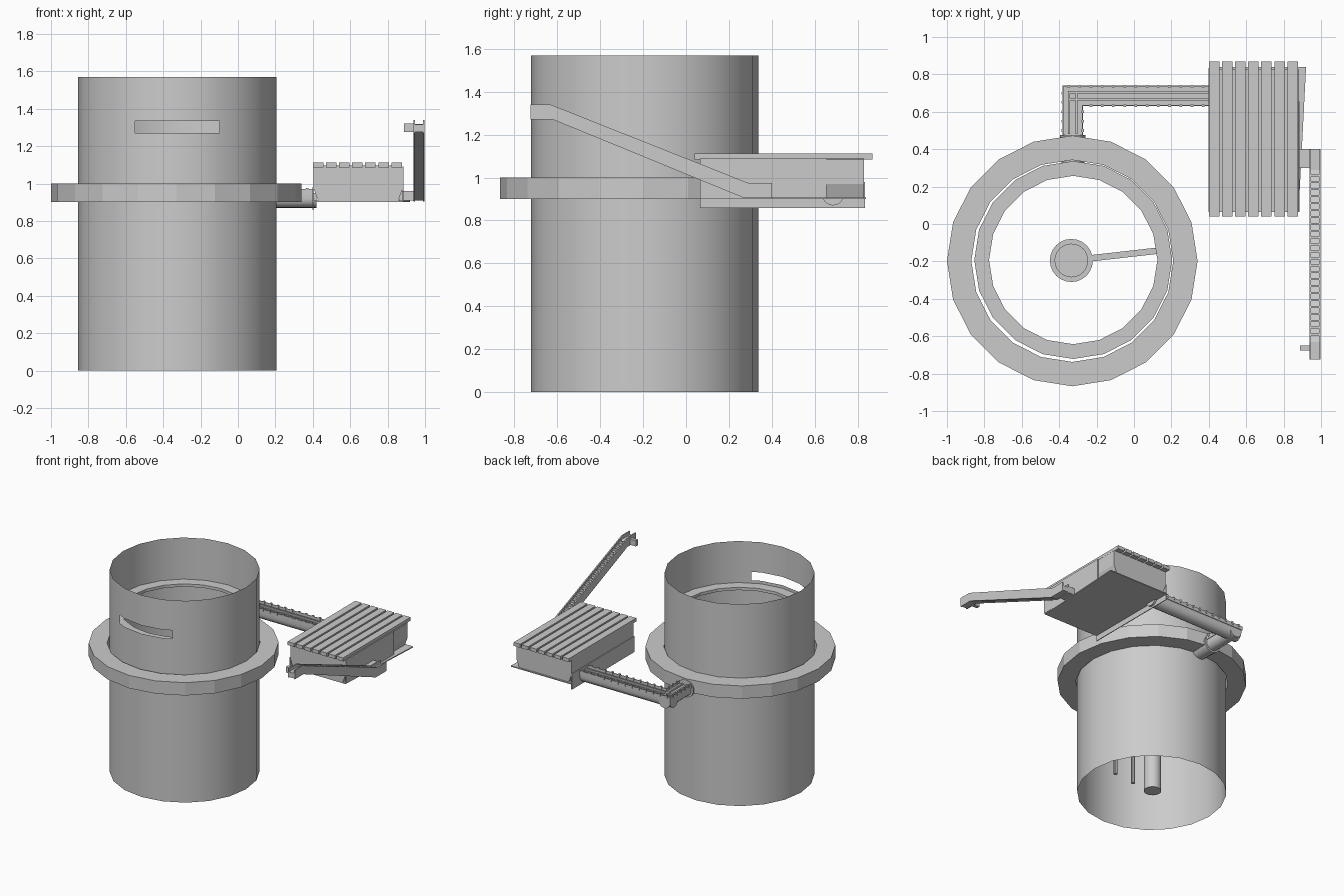
import bpy, bmesh
from math import sin, cos, pi, radians
from mathutils import Vector, Matrix

if "Cube" in bpy.data.objects:
    bpy.data.objects.remove(bpy.data.objects["Cube"])

CX, CY = -0.325, -0.1925     # tower axis


def finish(name, bm, smooth=False):
    bmesh.ops.recalc_face_normals(bm, faces=bm.faces)
    me = bpy.data.meshes.new(name)
    bm.to_mesh(me)
    bm.free()
    ob = bpy.data.objects.new(name, me)
    bpy.context.collection.objects.link(ob)
    if smooth:
        bpy.context.view_layer.objects.active = ob
        ob.select_set(True)
        bpy.ops.object.shade_smooth_by_angle(angle=radians(35))
        ob.select_set(False)
    return ob


def boxes(name, items):
    """items: (x0, x1, y0, y1, z0, z1) blocks gathered in one object"""
    bm = bmesh.new()
    for x0, x1, y0, y1, z0, z1 in items:
        m = Matrix.Translation(((x0 + x1) / 2, (y0 + y1) / 2, (z0 + z1) / 2)) @ \
            Matrix.Diagonal((x1 - x0, y1 - y0, z1 - z0, 1))
        bmesh.ops.create_cube(bm, size=1, matrix=m)
    return finish(name, bm)


def lathe(name, prof, n=20, cx=CX, cy=CY, closed=True, smooth=False):
    """spin a (radius, z) outline round a vertical axis"""
    bm = bmesh.new()
    rows = [[bm.verts.new((cx + r * cos(2 * pi * i / n), cy + r * sin(2 * pi * i / n), z))
             for i in range(n)] for r, z in prof]
    for k in range(len(rows) if closed else len(rows) - 1):
        a, b = rows[k], rows[(k + 1) % len(rows)]
        for i in range(n):
            j = (i + 1) % n
            bm.faces.new((a[i], a[j], b[j], b[i]))
    return finish(name, bm, smooth)


def rod(name, p, q, r, n=16, r2=None):
    p, q = Vector(p), Vector(q)
    bm = bmesh.new()
    m = Matrix.Translation((p + q) / 2) @ (q - p).to_track_quat('Z', 'Y').to_matrix().to_4x4()
    bmesh.ops.create_cone(bm, cap_ends=True, segments=n, radius1=r, radius2=r2 or r,
                          depth=(q - p).length, matrix=m)
    return finish(name, bm, True)


def prism(name, pts, place, t0, t1, smooth=False):
    """extrude a closed outline; place(u, v, t) gives the 3D point"""
    bm = bmesh.new()
    a = [bm.verts.new(place(u, v, t0)) for u, v in pts]
    b = [bm.verts.new(place(u, v, t1)) for u, v in pts]
    bm.faces.new(a)
    bm.faces.new(b)
    for i in range(len(pts)):
        j = (i + 1) % len(pts)
        bm.faces.new((a[i], a[j], b[j], b[i]))
    return finish(name, bm, smooth)


# tower wall: open shell with a slot cut in the front
tower = lathe("tower_wall", [(0.53, 0), (0.53, 1.57)], closed=False, smooth=True)
bm = bmesh.new()
bm.from_mesh(tower.data)
for co, no in (((-0.55, 0, 0), (1, 0, 0)), ((-0.10, 0, 0), (1, 0, 0)),
               ((0, 0, 1.27), (0, 0, 1)), ((0, 0, 1.335), (0, 0, 1))):
    part = [f for f in bm.faces if f.calc_center_median().y < -0.55]
    geom = part + list({e for f in part for e in f.edges}) + list({v for f in part for v in f.verts})
    bmesh.ops.bisect_plane(bm, geom=geom, plane_co=co, plane_no=no)
slot = []
for f in bm.faces:
    c = f.calc_center_median()
    if c.y < -0.55 and -0.55 < c.x < -0.10 and 1.27 < c.z < 1.335:
        slot.append(f)
bmesh.ops.delete(bm, geom=slot, context='FACES')
bm.to_mesh(tower.data)
bm.free()

# collar outside and ledge inside the tower
lathe("collar", [(0.67, 0.90), (0.67, 1.0), (0.54, 1.0), (0.54, 0.90)], cx=-0.33, cy=-0.1975)
lathe("inner_ledge", [(0.529, 1.225), (0.529, 1.247), (0.45, 1.247), (0.45, 1.225)])

# central column, hub, arm and hanging pipes
HX, HY = -0.335, -0.195
rod("centre_column", (HX, HY, 0.02), (HX, HY, 1.15), 0.062)
rod("hub", (HX, HY, 1.14), (HX, HY, 1.18), 0.115, 24)
rod("hub_cap", (HX, HY, 1.18), (HX, HY, 1.2), 0.09, 24)
d = Vector((0.46, 0.052, 0)).normalized()
side = Vector((-d.y, d.x, 0)) * 0.017
prism("hub_arm", [(-1, 1.14), (1, 1.14), (1, 1.175), (-1, 1.175)],
      lambda u, v, t: Vector((HX, HY, v)) + d * t + side * u, 0.09, 0.47)
for i, t in enumerate((0.2, 0.38)):
    p = Vector((HX, HY, 0)) + d * t
    rod(f"hanging_pipe_{i + 1}", (p.x, p.y, 0.0), (p.x, p.y, 1.15), 0.014, 10)

# trough conveyor: round-bottomed channel with a bend
R = 0.05
arc = [(R * cos(pi + pi * i / 10), 0.92 + R * sin(pi + pi * i / 10)) for i in range(11)]
trough = [(-R, 0.95)] + arc + [(R, 0.95)]
prism("trough_short", trough, lambda u, v, t: (-0.327 + u, t, v), 0.45, 0.735, True)
prism("trough_long", trough, lambda u, v, t: (t, 0.685 + u, v), -0.377, 0.42, True)
rod("trough_inlet", (-0.327, 0.30, 0.925), (-0.327, 0.475, 0.925), 0.06, 16, 0.068)
rails = [(-0.382, -0.377, 0.47, 0.74, 0.94, 0.97), (-0.277, -0.272, 0.47, 0.63, 0.94, 0.97),
         (-0.382, 0.40, 0.735, 0.74, 0.94, 0.97), (-0.277, 0.40, 0.63, 0.635, 0.94, 0.97)]
rails += [(-0.345, 0.40, y - 0.006, y + 0.006, 0.95, 0.962) for y in (0.665, 0.705)]
rails += [(x - 0.006, x + 0.006, 0.48, 0.71, 0.95, 0.962) for x in (-0.347, -0.307)]
boxes("trough_rails", rails)
studs = []
for i in range(13):
    x = -0.35 + i * 0.06
    for y in ((0.737, 0.633) if x > -0.26 else (0.737,)):
        studs.append((x - 0.007, x + 0.007, y - 0.007, y + 0.007, 0.955, 0.977))
for i in range(5):
    y = 0.5 + i * 0.05
    for x in ((-0.38, -0.275) if y < 0.62 else (-0.38,)):
        studs.append((x - 0.007, x + 0.007, y - 0.007, y + 0.007, 0.955, 0.977))
boxes("trough_studs", studs)

# housing: upright upper walls, lower walls leaning in
body = [(0.43, 0.905), (0.405, 0.97), (0.405, 1.085), (0.415, 1.097),
        (0.87, 1.097), (0.88, 1.085), (0.88, 0.97), (0.855, 0.905)]
prism("housing_body", body, lambda u, v, t: (u, t, v), 0.065, 0.83)
# housing floor widens toward the back
prism("housing_floor", [(0.40, 0.065), (0.88, 0.065), (0.92, 0.84), (0.40, 0.84)],
      lambda u, v, t: (u, v, t), 0.90, 0.908)
boxes("housing_skirts", [(0.398, 0.404, 0.065, 0.835, 0.858, 0.98),
                         (0.88, 0.886, 0.065, 0.655, 0.905, 1.09)])
# roof slats
boxes("roof_slats", [(0.40 + i * 0.07, 0.456 + i * 0.07, 0.04, 0.87, 1.085, 1.112)
                     for i in range(7)])

# inclined conveyor
def side_profile(dt, db):
    return [(-0.725, 1.34 - dt), (-0.63, 1.34 - dt), (0.29, 0.975 - dt), (0.40, 0.975 - dt),
            (0.40, 0.905 + db), (0.27, 0.905 + db), (-0.62, 1.27 + db), (-0.725, 1.27 + db)]


def along_x(u, v, t):
    return (t, u, v)


prism("conveyor_side_left", side_profile(0, 0), along_x, 0.938, 0.947)
prism("conveyor_side_right", side_profile(0, 0), along_x, 0.988, 0.997)
prism("conveyor_belt", side_profile(0.025, 0.005), along_x, 0.945, 0.99)
cleats = []
for i in range(24):
    y = 0.26 - i * 0.037
    z = 0.975 + (0.29 - y) * 0.365 / 0.92
    cleats.append((0.945, 0.99, y - 0.005, y + 0.005, z - 0.03, z - 0.006))
boxes("conveyor_cleats", cleats)
boxes("conveyor_foot", [(0.86, 0.94, 0.30, 0.40, 0.908, 0.96)])
boxes("conveyor_head_drive", [(0.887, 0.94, -0.676, -0.650, 1.275, 1.32)])
